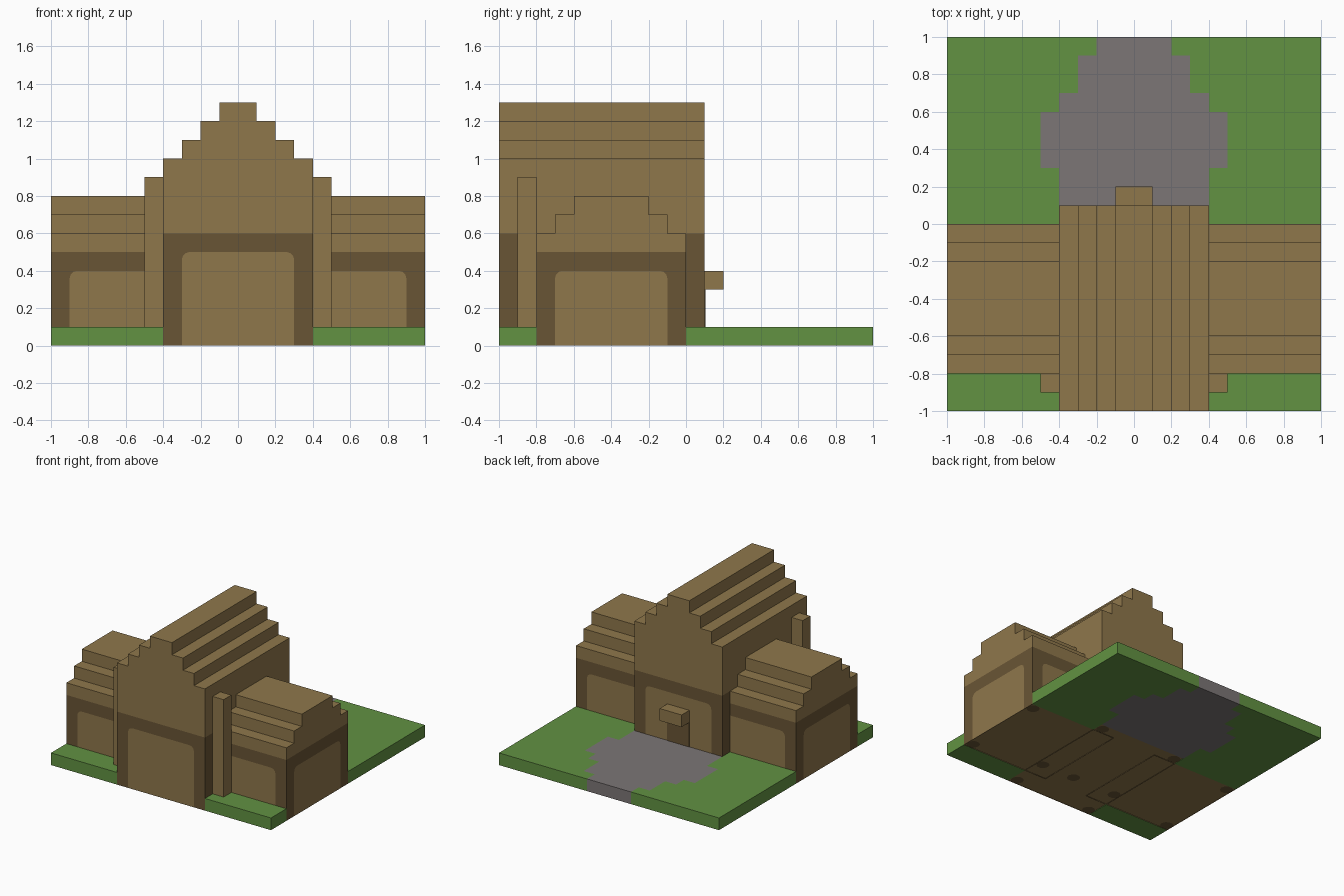
import bpy, bmesh, math

cube = bpy.data.objects.get("Cube")
if cube:
    bpy.data.objects.remove(cube, do_unlink=True)


def material(name, rgb):
    linear = [((c / 255 + 0.055) / 1.055) ** 2.4 for c in rgb] + [1.0]
    mat = bpy.data.materials.new(name)
    mat.use_nodes = True
    mat.diffuse_color = linear
    bsdf = mat.node_tree.nodes["Principled BSDF"]
    bsdf.inputs["Base Color"].default_value = linear
    bsdf.inputs["Roughness"].default_value = 0.9
    return mat


wood = material("light wood", (143, 119, 75))
timber = material("dark timber", (105, 85, 53))
grass = material("grass green", (98, 146, 66))
stone = material("stone grey", (124, 118, 118))


def finish(name, bm, mats, mirror=False):
    mesh = bpy.data.meshes.new(name)
    bm.to_mesh(mesh)
    bm.free()
    for mat in mats:
        mesh.materials.append(mat)
    obj = bpy.data.objects.new(name, mesh)
    bpy.context.collection.objects.link(obj)
    if mirror:
        obj.modifiers.new("Mirror", "MIRROR")
    return obj


def box(name, low, high, mat, mirror=False):
    bm = bmesh.new()
    bmesh.ops.create_cube(bm, size=1)
    for v in bm.verts:
        v.co = [(a + b) / 2 + c * (b - a) for a, b, c in zip(low, high, v.co)]
    return finish(name, bm, [mat], mirror)


def add_face(bm, points, index=0):
    face = bm.faces.new([bm.verts.new(p) for p in points])
    face.material_index = index


def panelled_wall(bm, place, a, b, height, inset=0.1, r=0.04):
    """Timber frame round a light panel with rounded top corners."""
    top, mid = height - inset, (a + b) / 2
    arc = [math.radians(d) for d in range(0, 91, 30)]
    left = [(a + inset, 0)] + [(a + inset + r - r * math.cos(t),
                                top - r + r * math.sin(t)) for t in arc]
    arch = left + [(2 * mid - t, z) for t, z in reversed(left)]
    frame = [(a, 0)] + arch + [(b, 0), (b, height), (a, height)]
    add_face(bm, [place(t, z) for t, z in arch], 0)
    add_face(bm, [place(t, z) for t, z in frame], 1)


def stepped_block(name, width, start, end, band, eave, steps, place,
                  side_panels=False, mirror=False):
    """Framed lower walls under a stepped gable roof."""
    bm = bmesh.new()
    half = [(width, band), (width, eave)]
    for i in range(1, steps + 1):
        x, z = width - 0.1 * i, eave + 0.1 * i
        half += [(x, z - 0.1), (x, z)]
    outline = half + [(-x, z) for x, z in reversed(half)]
    for (x0, z0), (x1, z1) in zip(outline, outline[1:]):
        add_face(bm, [place(x0, start, z0), place(x0, end, z0),
                      place(x1, end, z1), place(x1, start, z1)])
    for y in (start, end):
        add_face(bm, [place(x, y, z) for x, z in outline])
        panelled_wall(bm, lambda t, z: place(t, y, z), -width, width, band)
    for x in (-width, width):
        if side_panels:
            panelled_wall(bm, lambda t, z: place(x, t, z), start, end, band)
        else:
            add_face(bm, [place(x, start, 0), place(x, end, 0),
                          place(x, end, band), place(x, start, band)], 1)
    bmesh.ops.remove_doubles(bm, verts=bm.verts, dist=0.0005)
    bmesh.ops.recalc_face_normals(bm, faces=bm.faces)
    return finish(name, bm, [wood, timber], mirror)


# Main hall and the two side wings
stepped_block("main_hall", 0.4, -1, 0.1, 0.6, 1.0, 3,
              lambda x, y, z: (x, y, z))
stepped_block("side_wings", 0.4, 0.2, 1, 0.5, 0.6, 2,
              lambda x, y, z: (y, x - 0.4, z), side_panels=True, mirror=True)

# Chimneys, canopy and door
box("chimneys", (0.4, -0.9, 0.1), (0.5, -0.8, 0.9), wood, mirror=True)
box("door_canopy", (-0.1, 0.1, 0.3), (0.1, 0.2, 0.4), wood)
box("door", (-0.1, 0.098, 0.1), (0.1, 0.103, 0.3), timber)

# Floor underside with the post ends
bm = bmesh.new()
for x0, x1, y0, y1 in ((-0.4, 0.4, -1, 0.1), (-1, -0.4, -0.8, 0), (0.4, 1, -0.8, 0)):
    add_face(bm, [(x0, y0, 0.004), (x0, y1, 0.004), (x1, y1, 0.004), (x1, y0, 0.004)])
finish("floor", bm, [wood])

bm = bmesh.new()
posts = [(0.05, -0.65)]
for side in (-1, 1):
    posts += [(side * x, y) for x, y in ((0.95, -0.75), (0.95, -0.05), (0.35, -0.95),
                                         (0.35, 0.05), (0.35, -0.65))]
for x, y in posts:
    ring = [math.radians(-d) for d in range(0, 360, 36)]
    add_face(bm, [(x + 0.05 * math.cos(t), y + 0.05 * math.sin(t), 0) for t in ring])
finish("post_ends", bm, [timber])


# Lawn slab with the stone yard behind the hall
def in_house(x, y):
    return (abs(x) < 0.4 and y < 0.1) or -0.8 < y < 0


def in_yard(x, y):
    for limit, reach in ((0.1, 0), (0.3, 0.4), (0.6, 0.5), (0.7, 0.4), (0.9, 0.3), (1, 0.2)):
        if y < limit:
            return abs(x) < reach


bm = bmesh.new()
bmesh.ops.create_grid(bm, x_segments=20, y_segments=20, size=1)
house = [f for f in bm.faces if in_house(*f.calc_center_median().xy)]
bmesh.ops.delete(bm, geom=house, context="FACES")
for f in bm.faces:
    f.material_index = int(bool(in_yard(*f.calc_center_median().xy)))
for v in bm.verts:
    v.co.z = 0.1
bmesh.ops.dissolve_limit(bm, angle_limit=0.02, verts=bm.verts, edges=bm.edges,
                         delimit={"MATERIAL"})
lawn = finish("lawn_and_yard", bm, [grass, stone])
solid = lawn.modifiers.new("Solidify", "SOLIDIFY")
solid.thickness = 0.1
solid.offset = -1
